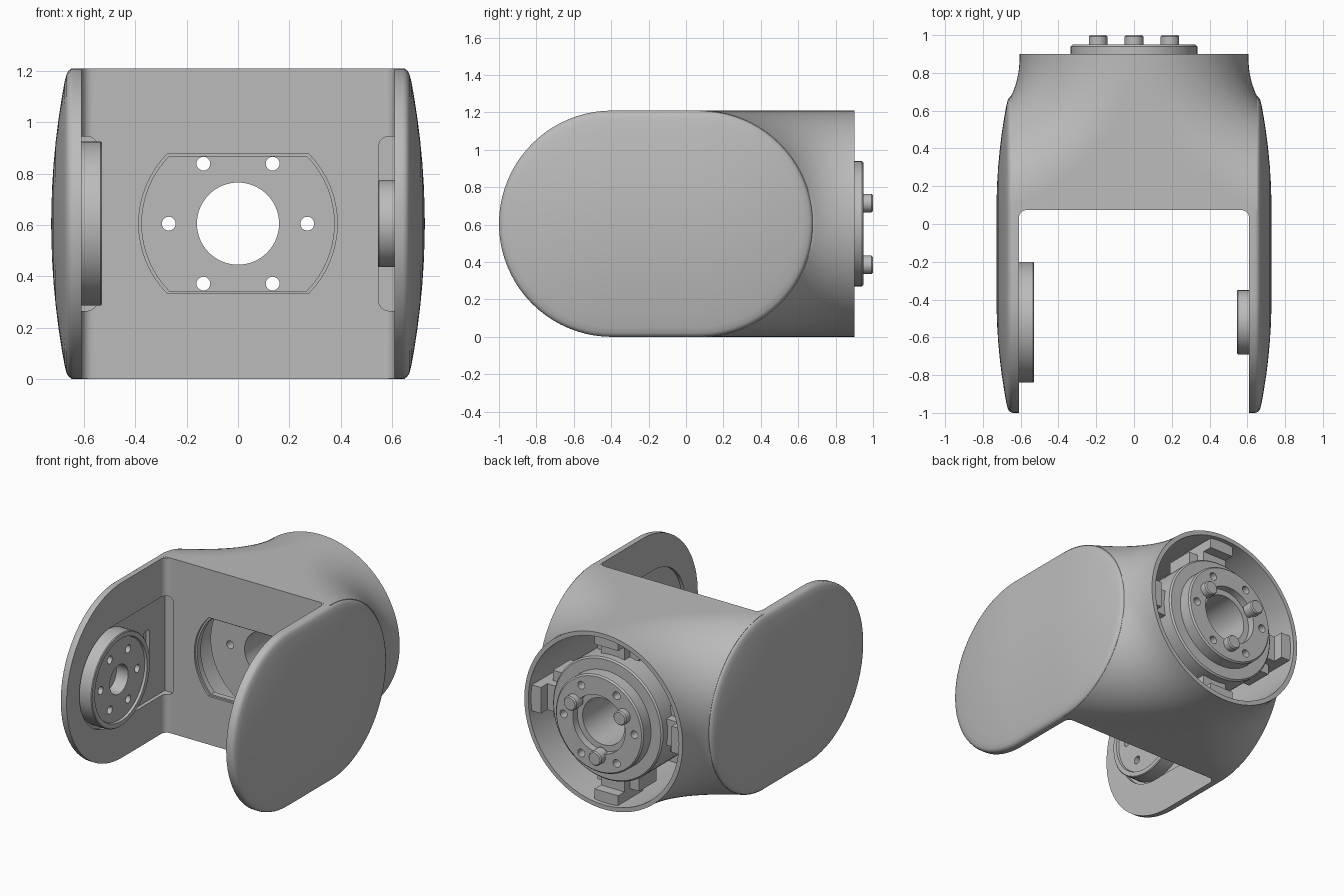
import bpy, bmesh, math
from math import cos, sin, pi

if "Cube" in bpy.data.objects:
    bpy.data.objects.remove(bpy.data.objects["Cube"], do_unlink=True)

H = 0.605            # half height, also the radius of the barrel and cheeks
WALL = 0.075         # front of the cross wall, centre of the rear cheek arc
NOSE = -0.395        # centre of the front cheek arc
PIVOT = -0.52        # hinge axis
PARTS = []

grey = bpy.data.materials.new("satin_grey")
grey.use_nodes = True
grey.diffuse_color = (0.5, 0.5, 0.5, 1)
grey.node_tree.nodes["Principled BSDF"].inputs["Base Color"].default_value = (0.5, 0.5, 0.5, 1)


def place(axis, a, u, v):
    return {"x": (a, u, v), "y": (u, a, v), "z": (u, v, a)}[axis]


def make(name, verts, faces, part=True):
    me = bpy.data.meshes.new(name)
    me.from_pydata([(x, y, z + H) for x, y, z in verts], [], faces)
    bm = bmesh.new()
    bm.from_mesh(me)
    bmesh.ops.remove_doubles(bm, verts=bm.verts, dist=1e-5)
    bmesh.ops.recalc_face_normals(bm, faces=bm.faces)
    bm.to_mesh(me)
    bm.free()
    me.materials.append(grey)
    ob = bpy.data.objects.new(name, me)
    bpy.context.collection.objects.link(ob)
    if part:
        PARTS.append(ob)
    return ob


def stack(name, rings, part=True):
    """Skin a list of equal rings and cap both ends."""
    n = len(rings[0])
    faces = [(j * n + i, j * n + (i + 1) % n, (j + 1) * n + (i + 1) % n, (j + 1) * n + i)
             for j in range(len(rings) - 1) for i in range(n)]
    faces += [tuple(range(n)), tuple(range((len(rings) - 1) * n, len(rings) * n))]
    return make(name, [p for r in rings for p in r], faces, part)


def prism(name, pts, axis, a, b, part=True):
    return stack(name, [[place(axis, c, u, v) for u, v in pts] for c in (a, b)], part)


def arc(cu, cv, r, a0, a1, n=16):
    return [(cu + r * cos(a0 + (a1 - a0) * i / n), cv + r * sin(a0 + (a1 - a0) * i / n))
            for i in range(n + 1)]


def circle(cu, cv, r, n=32):
    return arc(cu, cv, r, 0, 2 * pi, n)[:-1]


def rounded_rect(u0, v0, u1, v1, r):
    corners = [(u1 - r, v1 - r), (u0 + r, v1 - r), (u0 + r, v0 + r), (u1 - r, v0 + r)]
    return [p for k, (u, v) in enumerate(corners) for p in arc(u, v, r, k * pi / 2, (k + 1) * pi / 2, 6)]


def lathe(name, axis, profile, cu=0, cv=0, n=64):
    """Spin a closed (radius, along) profile."""
    m = len(profile)
    verts = [place(axis, a, cu + r * cos(2 * pi * j / n), cv + r * sin(2 * pi * j / n))
             for j in range(n) for r, a in profile]
    faces = [(j * m + i, j * m + (i + 1) % m, (j + 1) % n * m + (i + 1) % m, (j + 1) % n * m + i)
             for j in range(n) for i in range(m)]
    return make(name, verts, faces)


def cut(targets, cutter):
    for ob in targets:
        mod = ob.modifiers.new("cut", "BOOLEAN")
        mod.operation, mod.solver, mod.object = "DIFFERENCE", "EXACT", cutter
        bpy.context.view_layer.objects.active = ob
        bpy.ops.object.modifier_apply(modifier=mod.name)
    bpy.data.objects.remove(cutter, do_unlink=True)


def drill_ring(ob, axis, cu, cv, radius, hole, a, b, count=6):
    for k in range(count):
        t = 2 * pi * k / count
        cut([ob], prism("drill", circle(cu + radius * cos(t), cv + radius * sin(t), hole, 20),
                        axis, a, b, False))


# Body: at each height a curve runs from the cheek rim to the round rear rim
N, M = 64, 14
verts, faces = [], []
for s in (1, -1):
    for i in range(N + 1):
        th = -pi / 2 + pi * i / N
        px, py, qx = 0.65, WALL + H * cos(th), H * cos(th)
        cy = py + 0.4 * (0.9 - py)
        for j in range(M + 1):
            t = j / M
            x = (1 - t) ** 2 * px + (1 - (1 - t) ** 2) * qx
            y = (1 - t) ** 2 * py + 2 * t * (1 - t) * cy + t * t * 0.9
            verts.append((s * x, y, H * sin(th)))
W = M + 1
B = (N + 1) * W
for o in (0, B):
    faces += [(o + i * W + j, o + i * W + j + 1, o + (i + 1) * W + j + 1, o + (i + 1) * W + j)
              for i in range(N) for j in range(M)]
    faces.append(tuple(o + i * W for i in range(N + 1)))
for row in (0, N):      # flat top and bottom
    faces.append(tuple([row * W + j for j in range(W)] + [B + row * W + j for j in range(M - 1, -1, -1)]))
faces.append((0, N * W, B + N * W, B))
faces.append(tuple([i * W + M for i in range(N + 1)] + [B + i * W + M for i in range(N - 1, 0, -1)]))
for k, f in enumerate(faces):   # both halves share the rear seam vertices
    faces[k] = tuple(v - B if v in (B + M, B + N * W + M) else v for v in f)
body = make("body_shell", verts, faces)
cut([body], prism("bore", circle(0, 0, 0.575, 96), "y", 0.13, 1.2, False))

# Window in the cross wall, with a thin stepped lip
for r, h, depth in ((0.387, 0.272, 0.09), (0.375, 0.262, 0.3)):
    a = math.asin(h / r)
    cut([body], prism("window", arc(0, 0, r, -a, a) + arc(0, 0, r, pi - a, pi + a),
                      "y", 0, depth, False))


# Cheeks: domed stadium plates, with hinge pockets and corner fillets
def stadium(r, x):
    pts = arc(WALL, 0, r, -pi / 2, pi / 2, 40) + arc(NOSE, 0, r, pi / 2, 3 * pi / 2, 40)
    return [(x, u, v) for u, v in pts]


for s, side in ((1, "left"), (-1, "right")):
    rings = [(H, 0.61), (H, 0.642), (0.602, 0.652), (0.595, 0.661), (0.583, 0.668)]
    rings += [(0.583 * k, 0.67 + 0.058 * (1 - k * k)) for k in (0.95, 0.85, 0.7, 0.55, 0.4, 0.25, 0.1, 0.03)]
    cheek = stack(side + "_cheek", [stadium(r, s * x) for r, x in rings])
    fillet = prism(side + "_corner_fillet",
                   [(s * u, v) for u, v in arc(0.565, 0.03, 0.045, 0, pi / 2, 8) + [(0.565, 0.08), (0.615, 0.08), (0.615, 0.03)]],
                   "z", -H + 0.001, H - 0.001)
    pocket = arc(PIVOT, 0, 0.34, pi / 2, 3 * pi / 2, 32) + [(0.11, -0.34), (0.11, 0.34)]
    cut([cheek], prism("pocket", pocket, "x", s * 0.5, s * 0.635, False))
    notch = [(s * u, v) for u, v in rounded_rect(0.548, -0.34, 0.7, 0.34, 0.04)]
    cut([body, fillet], prism("notch", notch, "y", -0.1, 0.108, False))
    cut([cheek], prism("cable_slot", rounded_rect(-0.12, -0.15, -0.06, 0.15, 0.02),
                       "x", s * 0.5, s * 0.66, False))

# Hinge bosses
bearing = lathe("right_hinge_bearing", "x",
                [(0.1, -0.64), (0.32, -0.64), (0.32, -0.535), (0.315, -0.53), (0.285, -0.53),
                 (0.28, -0.545), (0.1, -0.545)], PIVOT)
drill_ring(bearing, "x", PIVOT, 0, 0.2, 0.027, -0.6, -0.5)
horn = lathe("left_hinge_horn", "x",
             [(0.05, 0.64), (0.17, 0.64), (0.17, 0.55), (0.165, 0.545), (0.05, 0.545)], PIVOT)
drill_ring(horn, "x", PIVOT, 0, 0.11, 0.018, 0.5, 0.6, 4)

# Drive unit inside the barrel
drive = lathe("drive_unit", "y",
              [(0.16, 0.3), (0.42, 0.3), (0.42, 0.85), (0.41, 0.86), (0.335, 0.86), (0.335, 0.94),
               (0.325, 0.95), (0.2, 0.95), (0.2, 0.9), (0.16, 0.9)])
drill_ring(drive, "y", 0, 0, 0.27, 0.027, 0.1, 1.1)

# Output pins
for k in range(3):
    t = pi / 6 + 2 * pi * k / 3
    c = (0.22 * cos(t), 0.22 * sin(t))
    stack("output_pin", [[place("y", y, u, v) for u, v in circle(*c, r)]
                         for r, y in ((0.049, 0.92), (0.049, 0.992), (0.042, 1.0))])

# Mounting tabs between the drive and the barrel
for k in range(4):
    c, n = round(cos(k * pi / 2)), round(sin(k * pi / 2))
    for name, w, r0, r1, y0, y1 in (("mount_tab", 0.09, 0.4, 0.58, 0.6, 0.8),
                                    ("mount_foot", 0.09, 0.5, 0.575, 0.6, 0.87),
                                    ("mount_rib", 0.16, 0.4, 0.5, 0.55, 0.74)):
        box = [(r0, -w), (r1, -w), (r1, w), (r0, w)]
        prism(name, [(u * c - v * n, u * n + v * c) for u, v in box], "y", y0, y1)

# Shading
for ob in PARTS:
    bpy.ops.object.select_all(action="DESELECT")
    ob.select_set(True)
    bpy.context.view_layer.objects.active = ob
    bpy.ops.object.shade_smooth_by_angle(angle=math.radians(30))
